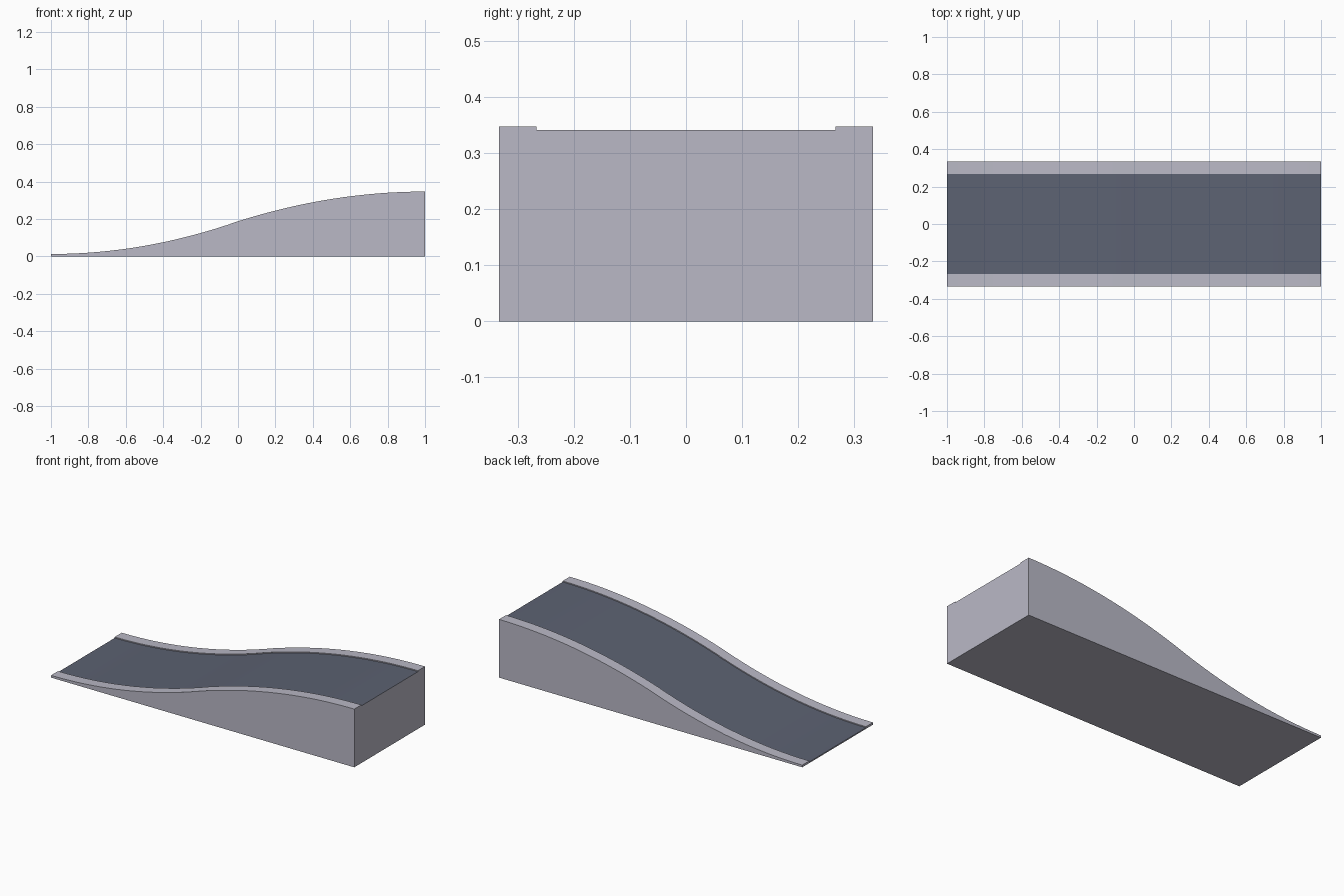
import bpy, bmesh

if "Cube" in bpy.data.objects:
    bpy.data.objects.remove(bpy.data.objects["Cube"])

W, C, STEP, N = 0.333, 0.267, 0.006, 32   # half width, half road width, kerb step, segments


def material(name, rgb):
    m = bpy.data.materials.new(name)
    m.diffuse_color = (*rgb, 1)
    m.use_nodes = True
    m.node_tree.nodes["Principled BSDF"].inputs["Base Color"].default_value = m.diffuse_color
    return m


def height(x):
    # Concave foot easing into a convex crest
    return 0.013 + 0.175 * (x + 1) ** 2 if x < 0 else 0.347 - 0.159 * (1 - x) ** 2


# Sweep the kerbed cross-section along the ramp
bm = bmesh.new()
rings = []
for i in range(N + 1):
    x = -1 + 2 * i / N
    h = height(x)
    section = [(-W, 0), (-W, h), (-C, h), (-C, h - STEP),
               (C, h - STEP), (C, h), (W, h), (W, 0)]
    rings.append([bm.verts.new((x, y, z)) for y, z in section])
for a, b in zip(rings, rings[1:]):
    for k in range(8):
        n = (k + 1) % 8
        if k == 7:
            continue
        f = bm.faces.new((a[k], a[n], b[n], b[k]))
        f.material_index = 1 if k == 3 else 0   # road surface between kerbs
        f.smooth = True

# Underside and end walls
bm.faces.new([r[0] for r in rings] + [r[7] for r in reversed(rings)])
bm.faces.new(rings[0])
bm.faces.new(rings[-1])
bmesh.ops.recalc_face_normals(bm, faces=bm.faces)

mesh = bpy.data.meshes.new("road_ramp")
bm.to_mesh(mesh)
bm.free()
mesh.materials.append(material("light concrete grey", (0.49, 0.485, 0.565)))
mesh.materials.append(material("dark asphalt blue", (0.107, 0.122, 0.168)))
ramp = bpy.data.objects.new("road_ramp", mesh)
bpy.context.collection.objects.link(ramp)

# Smooth slope with crisp kerbs
bpy.context.view_layer.objects.active = ramp
ramp.select_set(True)
bpy.ops.object.shade_smooth_by_angle()
